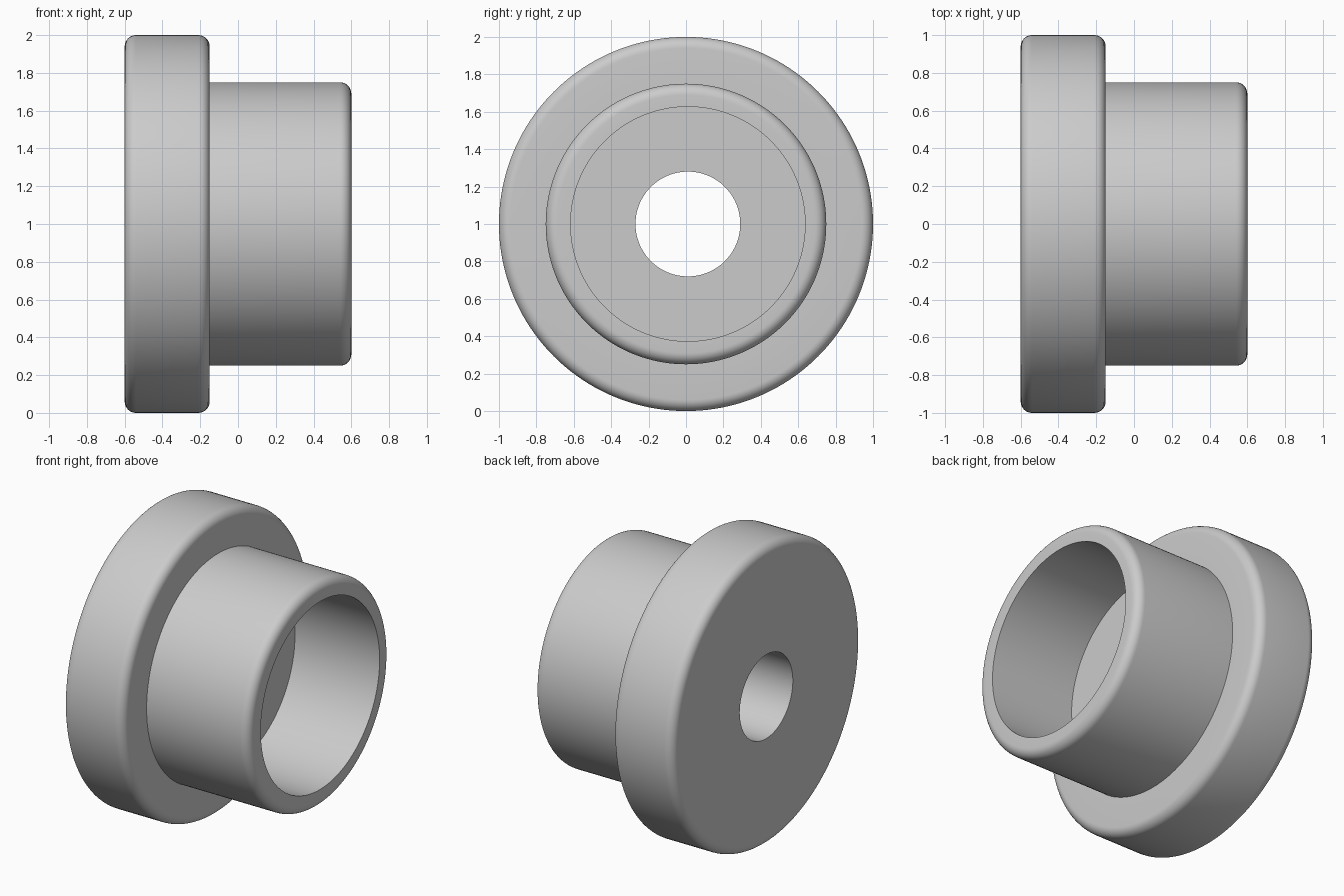
import bpy, bmesh, math

if "Cube" in bpy.data.objects:
    bpy.data.objects.remove(bpy.data.objects["Cube"])

SEG = 160
AXIS_Z = 1.0
FILLET = 0.06
BORE_SHIFT = 0.01   # the bores sit slightly off the outer axis
BORE_R, BORE_FLOOR, HOLE_R = 0.627, -0.025, 0.28


def fillet(cx, cr, start, end, steps=8):
    """Rounded corner points (x, radius, sideways shift) around a centre."""
    pts = []
    for i in range(steps + 1):
        a = math.radians(start + (end - start) * i / steps)
        pts.append((cx + FILLET * math.cos(a), cr + FILLET * math.sin(a), 0.0))
    return pts


# Closed profile: flange, hub, wide bore, bore floor, through hole
profile = fillet(-0.6 + FILLET, 1.0 - FILLET, 180, 90)
profile += fillet(-0.15 - FILLET, 1.0 - FILLET, 90, 0)
profile += [(-0.15, 0.75, 0.0)]
profile += fillet(0.6 - FILLET, 0.75 - FILLET, 90, 0)
profile += [(0.6, BORE_R, BORE_SHIFT), (BORE_FLOOR, BORE_R, BORE_SHIFT),
            (BORE_FLOOR, HOLE_R, BORE_SHIFT), (-0.6, HOLE_R, BORE_SHIFT)]

# Spin the profile about the x direction
bm = bmesh.new()
rings = []
for x, r, shift in profile:
    rings.append([bm.verts.new((x, shift + r * math.cos(2 * math.pi * k / SEG),
                                AXIS_Z + r * math.sin(2 * math.pi * k / SEG)))
                  for k in range(SEG)])
for i, ring in enumerate(rings):
    nxt = rings[(i + 1) % len(rings)]
    for k in range(SEG):
        j = (k + 1) % SEG
        bm.faces.new((ring[k], ring[j], nxt[j], nxt[k]))
bmesh.ops.recalc_face_normals(bm, faces=bm.faces)

mesh = bpy.data.meshes.new("flanged_bushing")
bm.to_mesh(mesh)
bm.free()
bushing = bpy.data.objects.new("flanged_bushing", mesh)
bpy.context.collection.objects.link(bushing)

# Plain grey
grey = bpy.data.materials.new("light_grey")
grey.diffuse_color = (0.6, 0.6, 0.6, 1.0)
grey.use_nodes = True
grey.node_tree.nodes["Principled BSDF"].inputs["Base Color"].default_value = grey.diffuse_color
mesh.materials.append(grey)

# Smooth curved walls, sharp edges
bpy.context.view_layer.objects.active = bushing
bushing.select_set(True)
bpy.ops.object.shade_smooth_by_angle(angle=math.radians(30))
